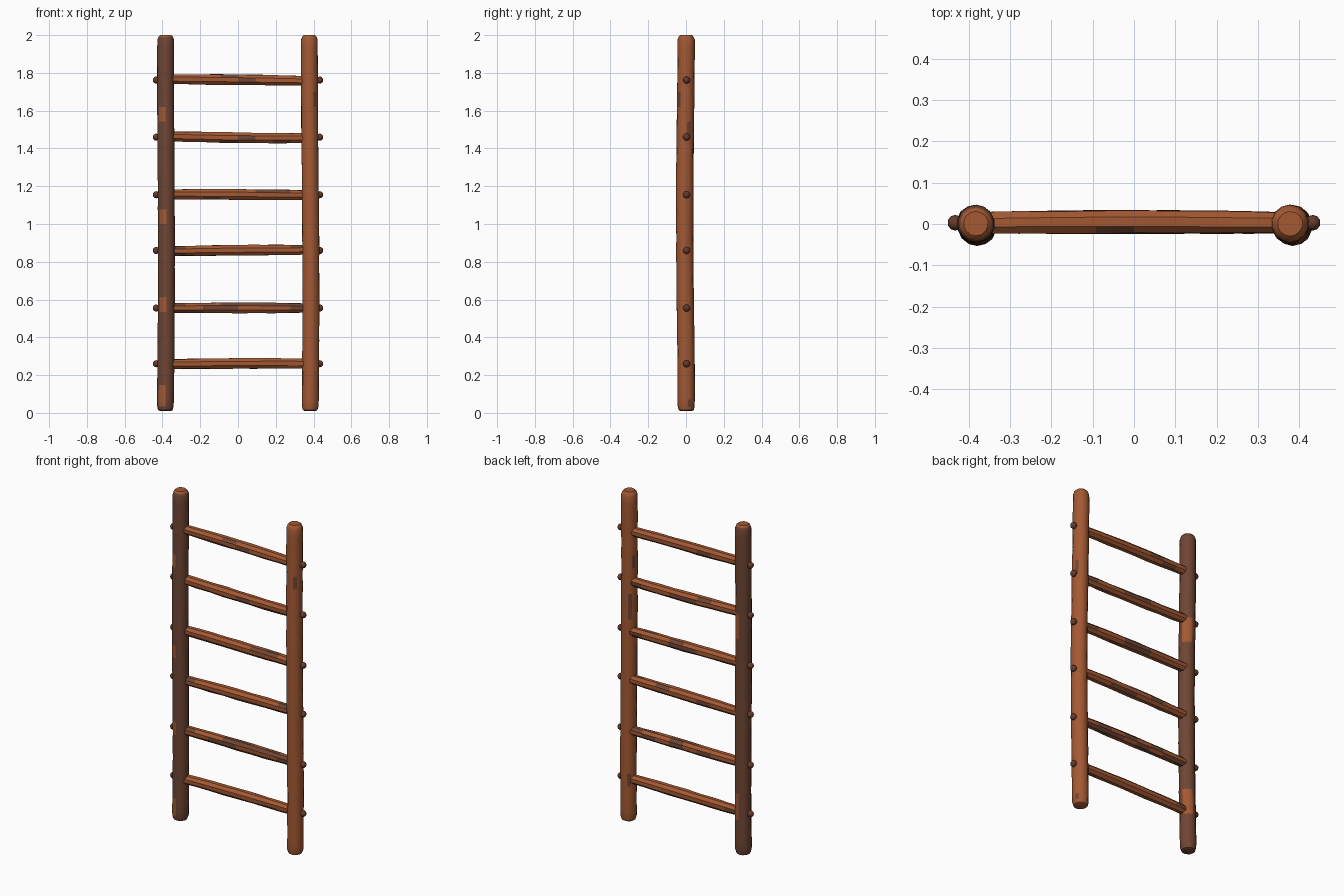
import bpy, bmesh, math, random
from mathutils import Vector

random.seed(7)
cube = bpy.data.objects.get("Cube")
if cube:
    bpy.data.objects.remove(cube, do_unlink=True)


def material(name, color):
    m = bpy.data.materials.new(name)
    m.use_nodes = True
    m.diffuse_color = (*color, 1)
    m.node_tree.nodes["Principled BSDF"].inputs["Base Color"].default_value = (*color, 1)
    return m


light_wood = material("light_wood", (0.37, 0.10, 0.033))
dark_wood = material("dark_wood", (0.16, 0.06, 0.034))
peg_wood = material("peg_wood", (0.13, 0.045, 0.025))


def finish(bm, name, mats, angle):
    bmesh.ops.recalc_face_normals(bm, faces=bm.faces)
    mesh = bpy.data.meshes.new(name)
    bm.to_mesh(mesh)
    bm.free()
    for m in mats:
        mesh.materials.append(m)
    ob = bpy.data.objects.new(name, mesh)
    bpy.context.collection.objects.link(ob)
    bpy.ops.object.select_all(action='DESELECT')
    ob.select_set(True)
    bpy.context.view_layer.objects.active = ob
    bpy.ops.object.shade_smooth_by_angle(angle=math.radians(angle))
    return ob


def log(name, rings, sides, u, v, mats, rule, jitter, angle):
    """Loft rings of (centre, radius) into a capped, slightly uneven log."""
    bm = bmesh.new()
    loops = []
    for centre, radius in rings:
        loop = []
        for k in range(sides):
            a = math.tau * (k + 0.5) / sides
            r = radius * (1 + random.uniform(-jitter, jitter))
            loop.append(bm.verts.new(centre + r * (u * math.cos(a) + v * math.sin(a))))
        loops.append(loop)
    for low, high in zip(loops, loops[1:]):
        for k in range(sides):
            n = (k + 1) % sides
            bm.faces.new((low[k], low[n], high[n], high[k]))
    bm.faces.new(loops[0])
    bm.faces.new(loops[-1])
    bmesh.ops.recalc_face_normals(bm, faces=bm.faces)
    bm.normal_update()
    for f in bm.faces:
        f.material_index = int(rule(f.calc_center_median(), f.normal))
    return finish(bm, name, mats, angle)


X, Y, Z = Vector((1, 0, 0)), Vector((0, 1, 0)), Vector((0, 0, 1))


# Worn patches on the dark post
def dark_post_rule(c, n):
    if n.z > 0.5:
        return True
    front = n.x < -0.1 and n.y < -0.5 and min(abs(c.z - z) for z in (0.07, 0.56, 1.07, 1.57)) < 0.04
    back = n.x > 0.2 and n.y > 0.3 and min(abs(c.z - z) for z in (0.3, 1.4)) < 0.06
    return front or back


# Dark knots on the light post
def light_post_rule(c, n):
    return abs(n.z) < 0.5 and n.y > -0.8 and random.random() < 0.015


# Side posts with rounded ends
def post(name, side, mats, rule):
    heights = [0.01, 0.015, 0.035] + [0.07 + 0.0775 * i for i in range(25)] + [1.975, 1.991, 2.0]
    rings = []
    for i, z in enumerate(heights):
        end = min(i, len(heights) - 1 - i)
        radius = (0.03, 0.039, 0.045)[end] if end < 3 else 0.0455
        x = side * 0.382 + 0.004 * math.sin(z * 2.4) + (0.003 if side < 0 else 0) * (z - 1)
        rings.append((Vector((x, -0.003 + 0.004 * math.cos(z * 3), z)), radius))
    return log(name, rings, 14, X, Y, mats, rule, 0.025, 40)


post("right_post", -1, (dark_wood, light_wood), dark_post_rule)
post("left_post", 1, (light_wood, dark_wood), light_post_rule)

# Rungs, slightly bowed, with peg knobs outside the posts
streak_chance = (0.07, 0.4, 0.06, 0.2, 0.1, 0.12)
for i, z in enumerate((0.26, 0.555, 0.86, 1.155, 1.46, 1.762)):
    rings = []
    bow = random.uniform(-0.004, 0.004)
    tilt = random.uniform(-0.005, 0.005)
    for j in range(9):
        t = j / 4 - 1
        swell = 1 - t * t
        centre = Vector((0.37 * t, 0.003 + 0.002 * swell, z + bow * swell + tilt * t))
        rings.append((centre, 0.027 + 0.003 * swell))
    log(f"rung_{i + 1}", rings, 8, Y, Z, (light_wood, dark_wood),
        lambda c, n: random.random() < streak_chance[i], 0.06, 25)
    for side, word in ((-1, "right"), (1, "left")):
        bm = bmesh.new()
        bmesh.ops.create_uvsphere(bm, u_segments=10, v_segments=6, radius=0.019)
        bmesh.ops.translate(bm, verts=bm.verts, vec=(side * 0.433, 0.003, z))
        finish(bm, f"{word}_peg_{i + 1}", (peg_wood,), 45)
